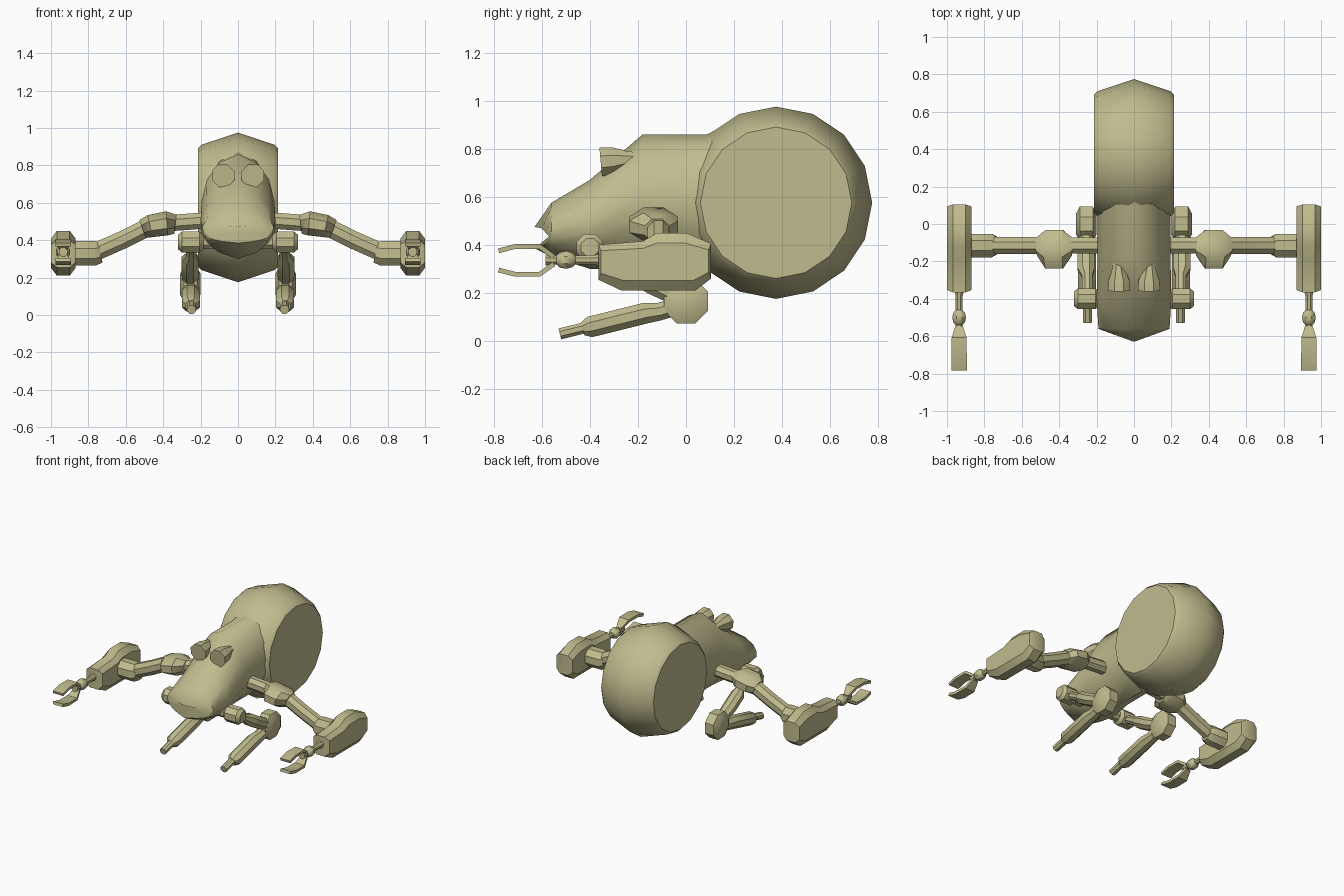
import bpy, bmesh
from math import cos, sin, pi, radians
from mathutils import Vector as V

cube = bpy.data.objects.get("Cube")
if cube:
    bpy.data.objects.remove(cube, do_unlink=True)

khaki = bpy.data.materials.new("khaki")
khaki.use_nodes = True
color = (0.53, 0.50, 0.27, 1)
khaki.diffuse_color = color
khaki.node_tree.nodes["Principled BSDF"].inputs["Base Color"].default_value = color


def loft(name, rings, mirror=False, smooth=35):
    """Skin a list of equal-length point rings and cap both ends."""
    bm = bmesh.new()
    loops = [[bm.verts.new(p) for p in ring] for ring in rings]
    n = len(loops[0])
    for a, b in zip(loops, loops[1:]):
        for i in range(n):
            j = (i + 1) % n
            bm.faces.new((a[i], a[j], b[j], b[i]))
    bm.faces.new(loops[0])
    bm.faces.new(loops[-1])
    bmesh.ops.recalc_face_normals(bm, faces=bm.faces)
    mesh = bpy.data.meshes.new(name)
    bm.to_mesh(mesh)
    bm.free()
    mesh.materials.append(khaki)
    obj = bpy.data.objects.new(name, mesh)
    bpy.context.collection.objects.link(obj)
    bpy.ops.object.select_all(action="DESELECT")
    obj.select_set(True)
    bpy.context.view_layer.objects.active = obj
    bpy.ops.object.shade_smooth_by_angle(angle=radians(smooth))
    if mirror:
        obj.modifiers.new("Mirror", "MIRROR")
    return obj


def tube(name, path, ref, sides=8, mirror=True, smooth=35):
    """Loft along (point, ref radius, other radius); ref is the cross axis."""
    pts = [V(p[0]) for p in path]
    ref = V(ref)
    rings = []
    for k, (_, ru, rv) in enumerate(path):
        t = (pts[min(k + 1, len(pts) - 1)] - pts[max(k - 1, 0)]).normalized()
        v = t.cross(ref).normalized()
        rings.append([pts[k] + ref * ru * cos(a) + v * rv * sin(a)
                      for a in ((i + 0.5) * 2 * pi / sides for i in range(sides))])
    return loft(name, rings, mirror, smooth)


X, Y = (1, 0, 0), (0, 1, 0)

# Rear drum, ridged around its middle
drum_profile = [(-.215, .315), (-.195, .335), (0, .4), (.195, .335), (.215, .315)]
loft("rear_drum", [[V((x, .375 + r * cos(i * pi / 8), .575 + r * sin(i * pi / 8)))
                    for i in range(16)] for x, r in drum_profile], smooth=40)

# Body: egg-shaped sections, (y, top, bottom, half width)
half = [(0, 1), (.5, .92), (.85, .76), (1, .55), (.98, .38), (.8, .21), (.5, .09), (0, 0)]
section = half + [(-x, z) for x, z in half[-2:0:-1]]
stations = [(.3, .95, .28, .2), (.2, .92, .28, .2), (.09, .86, .3, .195),
            (-.18, .86, .3, .195), (-.4, .67, .3, .2), (-.56, .575, .35, .19)]
rings = [[V((x * w, y, lo + z * (hi - lo))) for x, z in section]
         for y, hi, lo, w in stations]
# Nose: sheared so the middle forms a vertical prow
rings.append([V((x * .165, -.63 + .06 * abs(x), .385 + z * .09)) for x, z in section])
loft("body", rings, smooth=50)

# Eyes
tube("eyes", [((.08, -.355, .745), .065, .065), ((.08, -.30, .75), .06, .06),
              ((.083, -.24, .755), .036, .036), ((.085, -.15, .755), .03, .03)], X)

# Arms: shoulder rod, elbow joint, lower arm, wrist socket
tube("upper_arms", [((.08, -.115, .495), .047, .047), ((.18, -.115, .505), .047, .047),
                    ((.38, -.115, .49), .047, .047)], Y)
tube("elbows", [((.335, -.12, .485), .055, .055), ((.38, -.135, .49), .11, .07),
                ((.47, -.135, .475), .11, .065), ((.51, -.12, .46), .055, .055)], Y)
tube("lower_arms", [((.48, -.115, .47), .048, .052), ((.62, -.115, .40), .048, .052),
                    ((.79, -.115, .325), .048, .052)], Y)
tube("wrist_sockets", [((.735, -.115, .335), .05, .06), ((.76, -.115, .33), .068, .07),
                       ((.9, -.115, .33), .068, .07)], Y)

# Forearm pods: side outline swept across with chamfered cheeks
pod = [(-.365, .40), (-.365, .255), (-.27, .21), (.04, .21), (.105, .26),
       (.105, .405), (0, .45), (-.12, .45), (-.18, .415)]
loft("forearm_pods", [[V((x, -.13 + (y + .13) * s, .33 + (z - .33) * t)) for y, z in pod]
                      for x, s, t in ((.868, .95, .65), (.9, 1, 1), (.968, 1, 1), (1, .95, .65))],
     mirror=True)

# Claw wrists with a ball joint
tube("claw_wrists", [((.935, y, .337), r, r) for y, r in
                     ((-.34, .03), (-.39, .02), (-.46, .02), (-.475, .034), (-.5, .04),
                      (-.525, .034), (-.54, .02), (-.585, .025))], X)

# Claw fingers
for side, s in (("upper", 1), ("lower", -1)):
    tube(side + "_claw_fingers",
         [((.935, y, .335 + s * h), w, .014) for y, h, w in
          ((-.55, .015, .028), (-.61, .058, .056), (-.71, .058, .058), (-.78, .04, .058))],
         X, sides=4)

# Hips: thin axle through the body with a bulb on each end
tube("hip_axle", [((-.22, -.4, .39), .04, .04), ((.22, -.4, .39), .04, .04)], Y, mirror=False)
tube("hip_bulbs", [((x, -.4, .39), r, r) for x, r in
                   ((.185, .04), (.205, .06), (.3, .06), (.322, .04))], Y)

# Legs: thigh, knee, shin and foot rod
tube("thighs", [((.25, -.4, .39), .03, .03), ((.25, -.28, .32), .03, .03),
                ((.257, -.24, .295), .05, .045), ((.257, -.14, .235), .05, .045),
                ((.255, 0, .165), .04, .04)], X)
tube("knees", [((x, 0, .165), r, r) for x, r in
               ((.2, .06), (.22, .1), (.29, .1), (.31, .06))], Y)
tube("shins", [((.252, 0, .155), .045, .04), ((.252, -.11, .122), .045, .04),
               ((.252, -.17, .115), .052, .047), ((.252, -.40, .058), .052, .047),
               ((.252, -.43, .05), .03, .03)], X)
tube("feet", [((.249, -.40, .06), .027, .025), ((.249, -.525, .029), .027, .025)], X)
